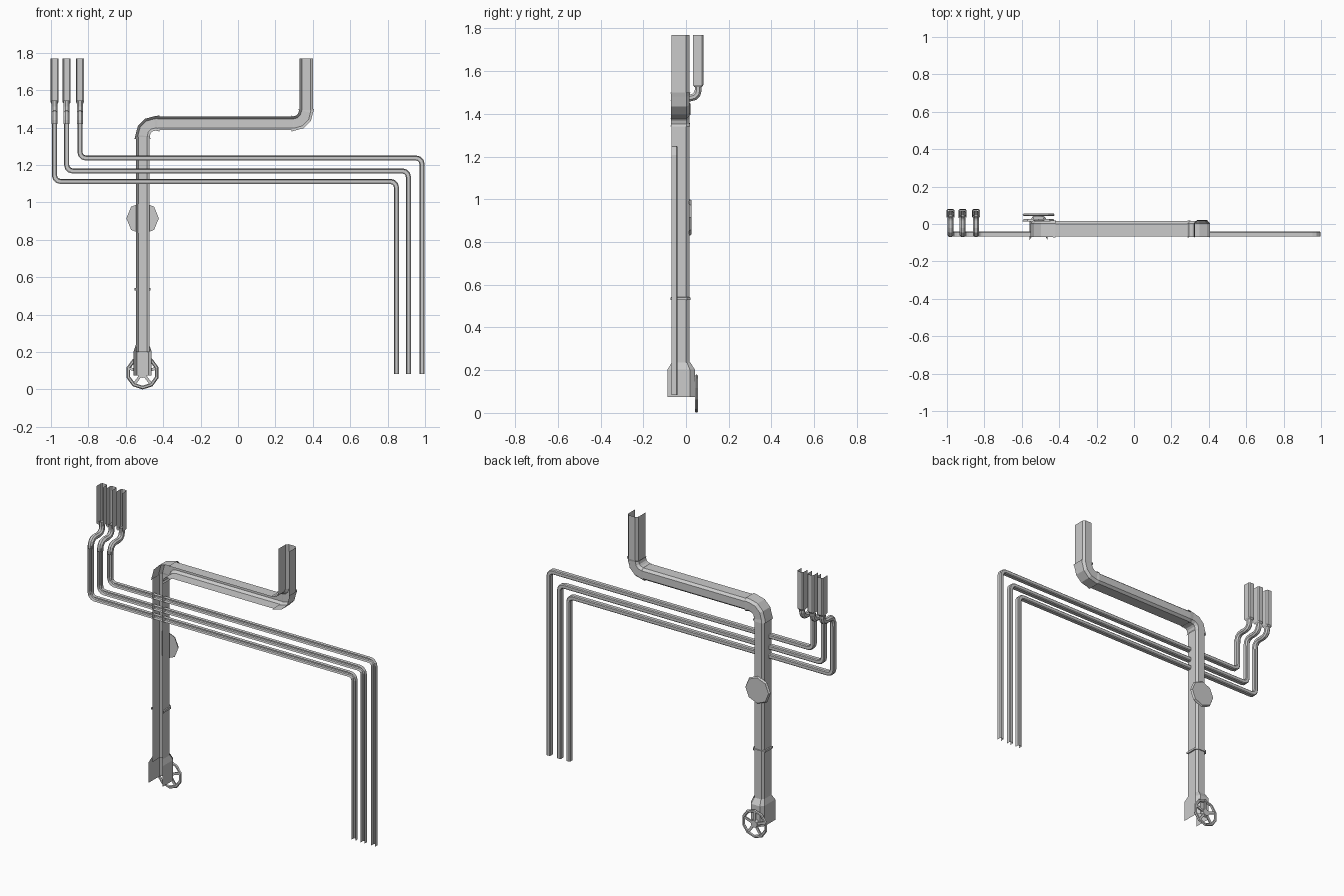
import bpy, bmesh, math
from mathutils import Vector, Matrix

if "Cube" in bpy.data.objects:
    bpy.data.objects.remove(bpy.data.objects["Cube"])

Y = Vector((0, 1, 0))


def channel(c=0.36):
    """Half-pipe section open towards the front, in -1..1 units."""
    return [(-1, -1), (-1, 1 - c), (-1 + c, 1), (1 - c, 1), (1, 1 - c), (1, -1)]


OCT = [(-1, -.45), (-1, .45), (-.45, 1), (.45, 1), (1, .45), (1, -.45), (.45, -1), (-.45, -1)]


def fillet(pts, r, n=3):
    """Round the inner corners of a polyline with n segments."""
    pts = [Vector(p) for p in pts]
    out = [pts[0]]
    for a, b, c in zip(pts, pts[1:], pts[2:]):
        d1, d2 = (a - b).normalized(), (c - b).normalized()
        ctr = b + (d1 + d2) * r
        for i in range(n + 1):
            t = math.pi / 2 * i / n
            out.append(ctr - d2 * r * math.cos(t) - d1 * r * math.sin(t))
    return out + [pts[-1]]


def new_object(name, bm):
    me = bpy.data.meshes.new(name)
    bm.to_mesh(me)
    bm.free()
    ob = bpy.data.objects.new(name, me)
    bpy.context.collection.objects.link(ob)
    return ob


def sweep(name, path, section, hw, hd, scales=None, closed=False, side=None):
    """Sweep a section along a planar path; side = fixed axis for yz paths."""
    path = [Vector(p) for p in path]
    bm, rings = bmesh.new(), []
    for i, p in enumerate(path):
        d0 = (p - path[i - 1]).normalized() if i else None
        d1 = (path[i + 1] - p).normalized() if i < len(path) - 1 else d0
        d0 = d0 or d1
        t = (d0 + d1).normalized()
        miter = 1 / max(t.dot(d1), .5)
        if side:
            u, v = side, side.cross(t) * miter
        else:
            u, v = t.cross(Y) * miter, Y
        su, sv = scales[i] if scales else (1, 1)
        rings.append([bm.verts.new(p + u * a * hw * su + v * b * hd * sv) for a, b in section])
    m = len(section)
    for r, s in zip(rings, rings[1:]):
        for j in range(m if closed else m - 1):
            k = (j + 1) % m
            bm.faces.new((r[j], r[k], s[k], s[j]))
    return new_object(name, bm)


# Large duct: riser, crossing and upper outlet
PX, PY, HW, HD = -.51, -.026, .036, .042
CZ, RX = 1.422, .364
duct = channel()
sweep("duct_riser", [(PX, PY, .2), (PX, PY, 1.35)], duct, HW, HD)
sweep("duct_crossing", [(-.43, PY, CZ), (.295, PY, CZ)], duct, HW, HD)
sweep("duct_outlet", [(RX, PY, 1.49), (RX, PY, 1.77)], duct, HW, HD)

# Duct elbows with flared rims
for name, pts in (("left_elbow", [(PX, PY, 1.34), (PX, PY, CZ), (-.42, PY, CZ)]),
                  ("right_elbow", [(.285, PY, CZ), (RX, PY, CZ), (RX, PY, 1.5)])):
    path = fillet(pts, .065)
    sc = [(1.2, 1.1)] + [(1.05, 1.03)] * (len(path) - 2) + [(1.2, 1.1)]
    sweep("duct_" + name, path, duct, HW, HD, sc)

# Collar around the riser
sweep("riser_collar", [(PX, PY, z) for z in (.528, .529, .541, .542)], duct, HW, HD,
      [(1, 1), (1.2, 1.12), (1.2, 1.12), (1, 1)])

# Widened foot of the riser
sweep("riser_foot", [(PX, -.023, z) for z in (.075, .203, .237)], duct, .048, .064,
      [(1, 1), (1, 1), (.76, .67)])

# Three nested small pipes with an offset bend and a socket at the top
PIPES = (("inner", -.981, 1.112, .847), ("middle", -.916, 1.168, .911), ("outer", -.845, 1.237, .984))
for name, xl, z, xr in PIPES:
    y = -.054
    path = fillet([(xl, y, 1.44), (xl, y, z), (xr, y, z), (xr, y, .083)], .032)
    path.reverse()
    # reversed so the section keeps its back towards +y
    sweep(name + "_pipe", path, channel(), .0135, .014)
    bend = fillet([(xl, y, 1.42), (xl, y, 1.475), (xl, .057, 1.475), (xl, .057, 1.545)], .036)
    sweep(name + "_pipe_offset_bend", bend, OCT, .016, .016, closed=True, side=Vector((-1, 0, 0)))
    sweep(name + "_pipe_socket", [(xl, .057, h) for h in (1.525, 1.535, 1.77)], channel(.3),
          .021, .024, [(.7, .7), (1, 1), (1, 1)])

# Octagonal inspection cover on the back of the riser
bm = bmesh.new()
bmesh.ops.create_cone(bm, cap_ends=True, segments=8, radius1=.087, radius2=.08, depth=.012,
                      matrix=Matrix.Translation((PX, .02, .915)) @ Matrix.Rotation(-math.pi / 2, 4, 'X'))
new_object("inspection_cover", bm)

# Valve handwheel: ten-sided rim, five spokes, hub
C = Vector((PX, .049, .09))
bpy.ops.mesh.primitive_torus_add(major_segments=10, minor_segments=6, major_radius=.08,
                                 minor_radius=.01, location=C, rotation=(math.pi / 2, math.pi / 10, 0))
rim = bpy.context.object
rim.name = "handwheel_rim"
rim.rotation_euler = (math.pi / 2, 0, 0)
rim.data.transform(Matrix.Rotation(math.pi / 2, 4, 'Z') @ Matrix.Diagonal((1, 1, .75, 1)))

bm = bmesh.new()
for i in range(5):
    rot = Matrix.Rotation(math.tau * i / 5, 4, 'Y')
    bmesh.ops.create_cube(bm, size=1, matrix=Matrix.Translation(C) @ rot
                          @ Matrix.Translation((0, 0, .043)) @ Matrix.Diagonal((.015, .008, .07, 1)))
new_object("handwheel_spokes", bm)

bm = bmesh.new()
bmesh.ops.create_cone(bm, cap_ends=True, segments=10, radius1=.028, radius2=.022, depth=.016,
                      matrix=Matrix.Translation(C) @ Matrix.Rotation(-math.pi / 2, 4, 'X'))
new_object("handwheel_hub", bm)
